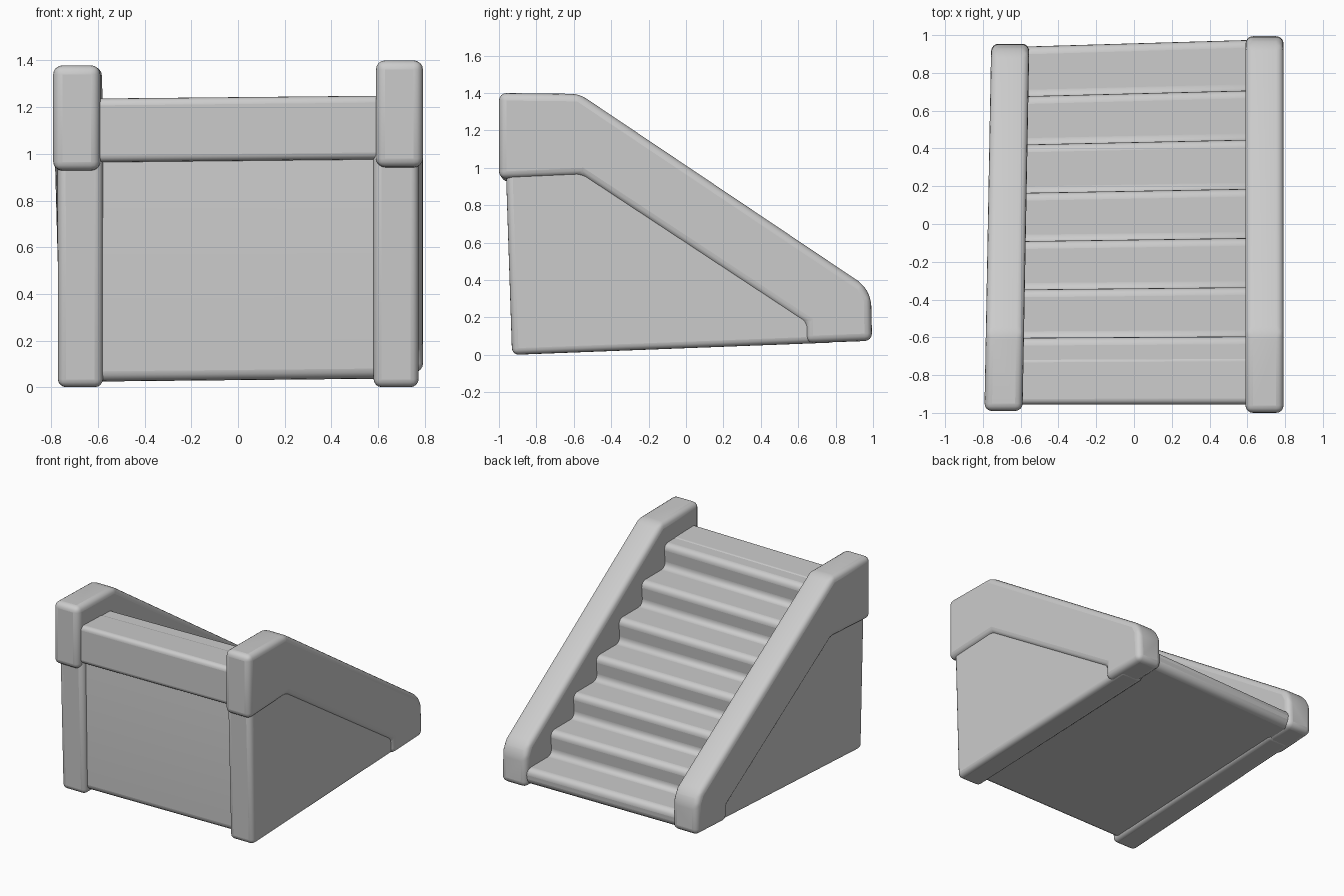
import bpy
import bmesh

cube = bpy.data.objects.get("Cube")
if cube:
    bpy.data.objects.remove(cube)

grey = bpy.data.materials.new("soft grey")
grey.use_nodes = True
colour = (0.6, 0.6, 0.6, 1)
grey.diffuse_color = colour
grey.node_tree.nodes["Principled BSDF"].inputs["Base Color"].default_value = colour


def extrude_profile(name, profile, x0, x1, radius, warp):
    """Extrude a (y, z) profile from x0 to x1, bend it with warp, round its edges."""
    bm = bmesh.new()
    face = bm.faces.new([bm.verts.new((x0, y, z)) for y, z in profile])
    side = bmesh.ops.extrude_face_region(bm, geom=[face])["geom"]
    for v in side:
        if isinstance(v, bmesh.types.BMVert):
            v.co.x = x1
    for v in bm.verts:
        v.co = warp(*v.co)
    bmesh.ops.recalc_face_normals(bm, faces=bm.faces)
    mesh = bpy.data.meshes.new(name)
    bm.to_mesh(mesh)
    bm.free()
    mesh.materials.append(grey)
    ob = bpy.data.objects.new(name, mesh)
    bpy.context.collection.objects.link(ob)
    bevel = ob.modifiers.new("rounded edges", "BEVEL")
    bevel.width = radius
    bevel.segments = 4
    bevel.limit_method = "ANGLE"
    bevel.angle_limit = 0.3
    bpy.ops.object.select_all(action="DESELECT")
    ob.select_set(True)
    bpy.context.view_layer.objects.active = ob
    bpy.ops.object.shade_smooth_by_angle(angle=0.9)
    return ob


def skew_steps(x, y, z):
    return x, y + 0.015 * x * (y + 1), z + 0.01 * x


def left_rail(x, y, z):
    return x, y, z


def right_rail(x, y, z):
    return -x + 0.018 * (y + 1), 0.975 * y - 0.015, 0.985 * z


# Side rails: a raised sloping band over a slightly thinner wall
band = [(-1, 0.94), (-1, 1.4), (-0.57, 1.395), (0.95, 0.375), (0.99, 0.3),
        (0.995, 0.075), (0.64, 0.062), (0.64, 0.17), (-0.56, 0.96)]
wall = [(-0.93, 0), (-0.965, 1.05), (-0.56, 1.05), (0.8, 0.16), (0.8, 0.066)]
for side, warp in (("left", left_rail), ("right", right_rail)):
    extrude_profile(side + "_rail", band, 0.59, 0.792, 0.04, warp)
    extrude_profile(side + "_wall", wall, 0.58, 0.773, 0.035, warp)

# Staircase body: seven treads with soft, slightly undercut noses
run, rise, count = 0.258, 0.172, 6
stairs = [(-0.895, 0.03), (-0.92, 1.1), (-0.9, 1.235)]
for i in range(count):
    nose = -0.595 + run * i
    top = 1.235 - rise * i
    stairs += [(nose, top), (nose - 0.015, top - rise)]
stairs += [(0.96, 1.235 - rise * count), (0.95, 0.085)]
extrude_profile("stairs", stairs, -0.65, 0.65, 0.045, skew_steps)

# Beam across the tall end, under the landing
beam = [(-0.955, 0.97), (-0.955, 1.243), (-0.7, 1.238), (-0.7, 0.97)]
extrude_profile("landing_beam", beam, -0.65, 0.65, 0.03, skew_steps)
